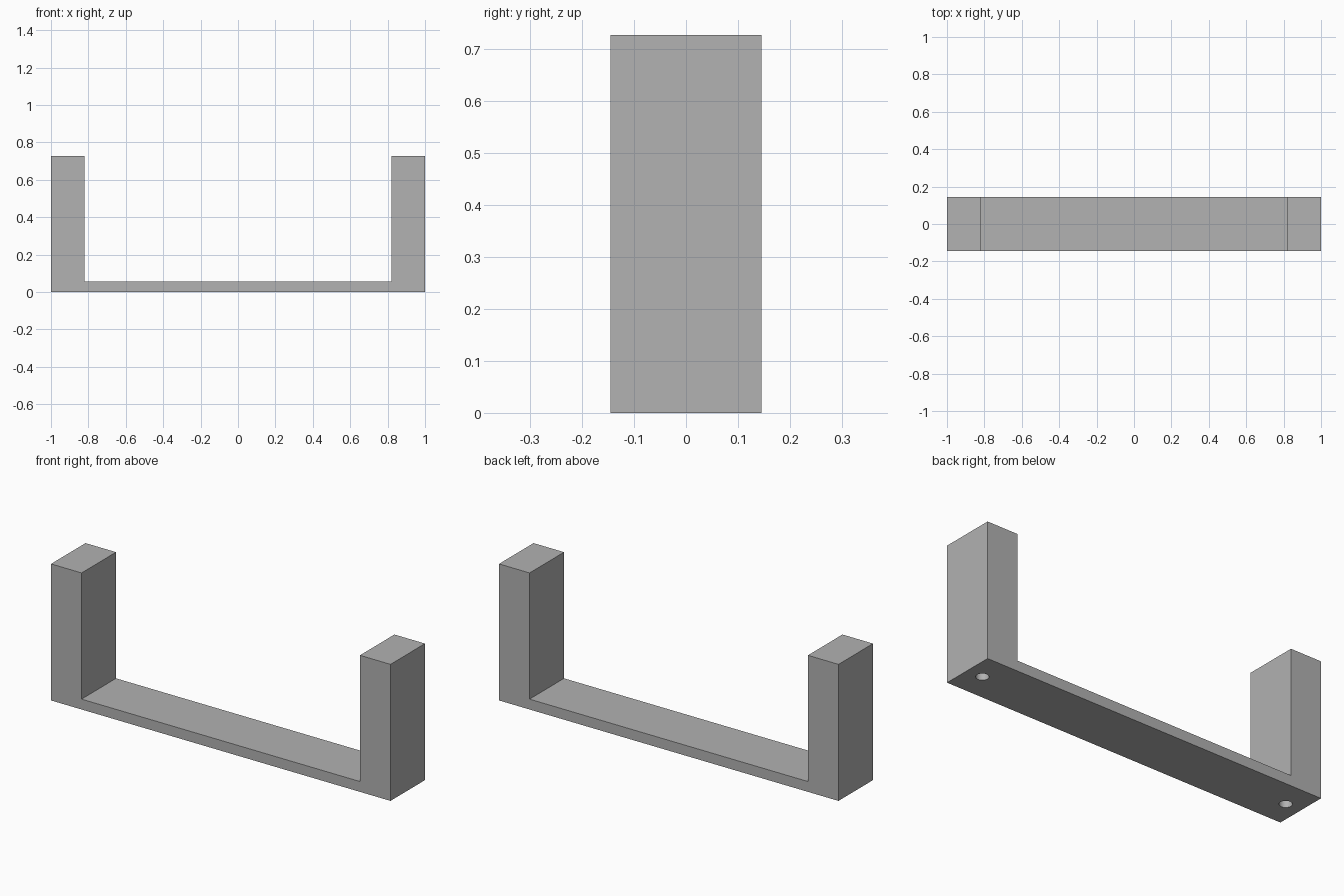
import bpy
import bmesh
from mathutils import Vector

cube = bpy.data.objects.get("Cube")
if cube:
    bpy.data.objects.remove(cube, do_unlink=True)

HALF_LENGTH, HALF_DEPTH, HEIGHT = 1.0, 0.145, 0.727
POST_WIDTH, BASE_THICKNESS = 0.18, 0.055
HOLE_RADIUS, HOLE_DEPTH = 0.031, 0.3

grey = bpy.data.materials.new("plain grey")
grey.use_nodes = True
colour = (0.445, 0.445, 0.445, 1)
grey.diffuse_color = colour
grey.node_tree.nodes["Principled BSDF"].inputs["Base Color"].default_value = colour

# U-shaped bracket: half a profile mirrored, then extruded front to back
inner = HALF_LENGTH - POST_WIDTH
half = [(HALF_LENGTH, 0), (HALF_LENGTH, HEIGHT), (inner, HEIGHT), (inner, BASE_THICKNESS)]
profile = half + [(-x, z) for x, z in reversed(half)]
bm = bmesh.new()
front = bm.faces.new([bm.verts.new((x, -HALF_DEPTH, z)) for x, z in profile])
extruded = bmesh.ops.extrude_face_region(bm, geom=[front])["geom"]
back = [v for v in extruded if isinstance(v, bmesh.types.BMVert)]
bmesh.ops.translate(bm, verts=back, vec=Vector((0, 2 * HALF_DEPTH, 0)))
bmesh.ops.recalc_face_normals(bm, faces=bm.faces[:])
mesh = bpy.data.meshes.new("bracket")
bm.to_mesh(mesh)
bm.free()
mesh.materials.append(grey)
bracket = bpy.data.objects.new("bracket", mesh)
bpy.context.collection.objects.link(bracket)

# Blind screw holes in the underside, one centred below each post
for side in (-1, 1):
    bpy.ops.mesh.primitive_cylinder_add(
        vertices=32, radius=HOLE_RADIUS, depth=2 * HOLE_DEPTH,
        location=(side * (HALF_LENGTH - POST_WIDTH / 2), 0, 0))
    cutter = bpy.context.object
    cutter.name = "screw_hole_cutter"
    cutter.hide_render = True
    cutter.data.materials.append(grey)
    cut = bracket.modifiers.new("screw hole", "BOOLEAN")
    cut.operation = "DIFFERENCE"
    cut.solver = "EXACT"
    cut.object = cutter
    bpy.context.view_layer.objects.active = bracket
    bpy.ops.object.modifier_apply(modifier=cut.name)
    bpy.data.objects.remove(cutter, do_unlink=True)

# Smooth hole walls, sharp block edges
bpy.ops.object.select_all(action="DESELECT")
bracket.select_set(True)
bpy.context.view_layer.objects.active = bracket
bpy.ops.object.shade_smooth_by_angle()
